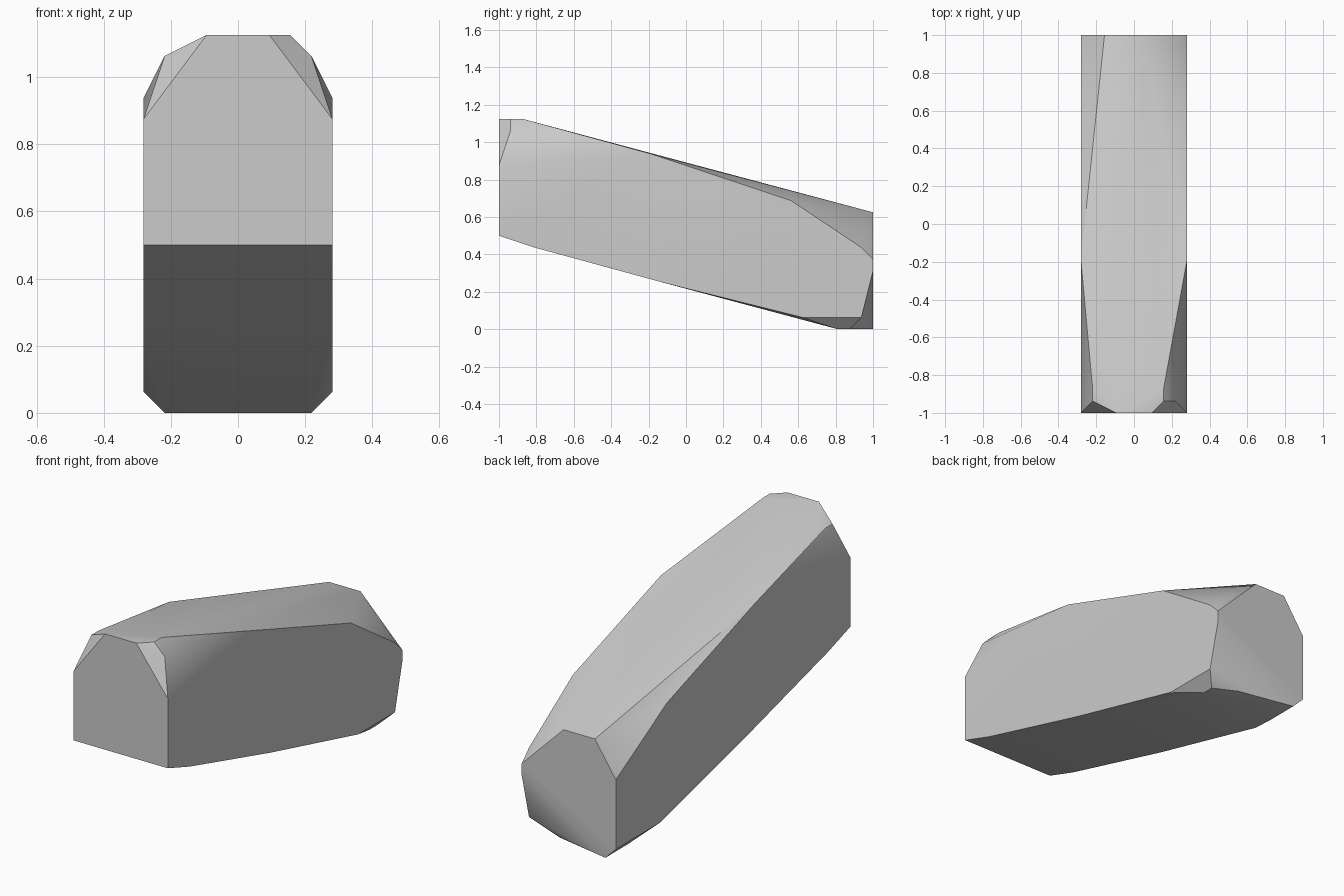
import bpy
import bmesh
import math

cube = bpy.data.objects.get("Cube")
if cube:
    bpy.data.objects.remove(cube, do_unlink=True)

UNIT = 1 / 32  # corners sit on a regular grid

# Corners shared by both sides: front face, upper edge, lower edge
mirrored = [
    (9, -32, 16), (9, -32, 28), (3, -32, 36), (7, -30, 34),
    (9, -6, 30), (9, 18, 22),
    (9, -26, 14), (9, -4, 8), (9, 20, 2), (7, 26, 0),
]
# Cut corners on the left (+x): front top, back edge, back bottom, back top
left_cuts = [
    (5, -30, 36), (5, -28, 36),
    (9, 30, 14), (9, 32, 12), (9, 32, 10), (9, 30, 2),
    (7, 28, 0), (3, 30, 0), (1, 32, 20),
]
# Cut corners on the right (-x): front top, back top, back edge, back bottom
right_cuts = [
    (-7, -28, 34), (-5, 32, 20), (-6, 22, 22),
    (-9, 32, 14), (-9, 32, 2), (-7, 32, 0),
]


def make_material(name, color):
    material = bpy.data.materials.new(name)
    material.use_nodes = True
    material.diffuse_color = color
    for node in material.node_tree.nodes:
        if node.type == 'BSDF_PRINCIPLED':
            node.inputs["Base Color"].default_value = color
    return material


def make_hull(name, corners, material):
    """Wrap a tight convex skin around the corners."""
    bm = bmesh.new()
    for corner in corners:
        bm.verts.new([value * UNIT for value in corner])
    bmesh.ops.convex_hull(bm, input=bm.verts[:])
    loose = [vert for vert in bm.verts if not vert.link_faces]
    bmesh.ops.delete(bm, geom=loose, context='VERTS')
    bmesh.ops.dissolve_limit(bm, angle_limit=math.radians(0.2),
                             verts=bm.verts[:], edges=bm.edges[:])
    bmesh.ops.recalc_face_normals(bm, faces=bm.faces[:])
    mesh = bpy.data.meshes.new(name)
    bm.to_mesh(mesh)
    bm.free()
    mesh.materials.append(material)
    obj = bpy.data.objects.new(name, mesh)
    bpy.context.collection.objects.link(obj)
    return obj


# Sloping block with cut corners
corners = left_cuts + right_cuts
for x, y, z in mirrored:
    corners += [(x, y, z), (-x, y, z)]
block = make_hull("sloping_block", corners, make_material("light grey", (0.6, 0.6, 0.6, 1)))

# Soft shading across shallow facets, crisp main edges
bpy.ops.object.select_all(action='DESELECT')
block.select_set(True)
bpy.context.view_layer.objects.active = block
bpy.ops.object.shade_smooth_by_angle(angle=math.radians(30))
